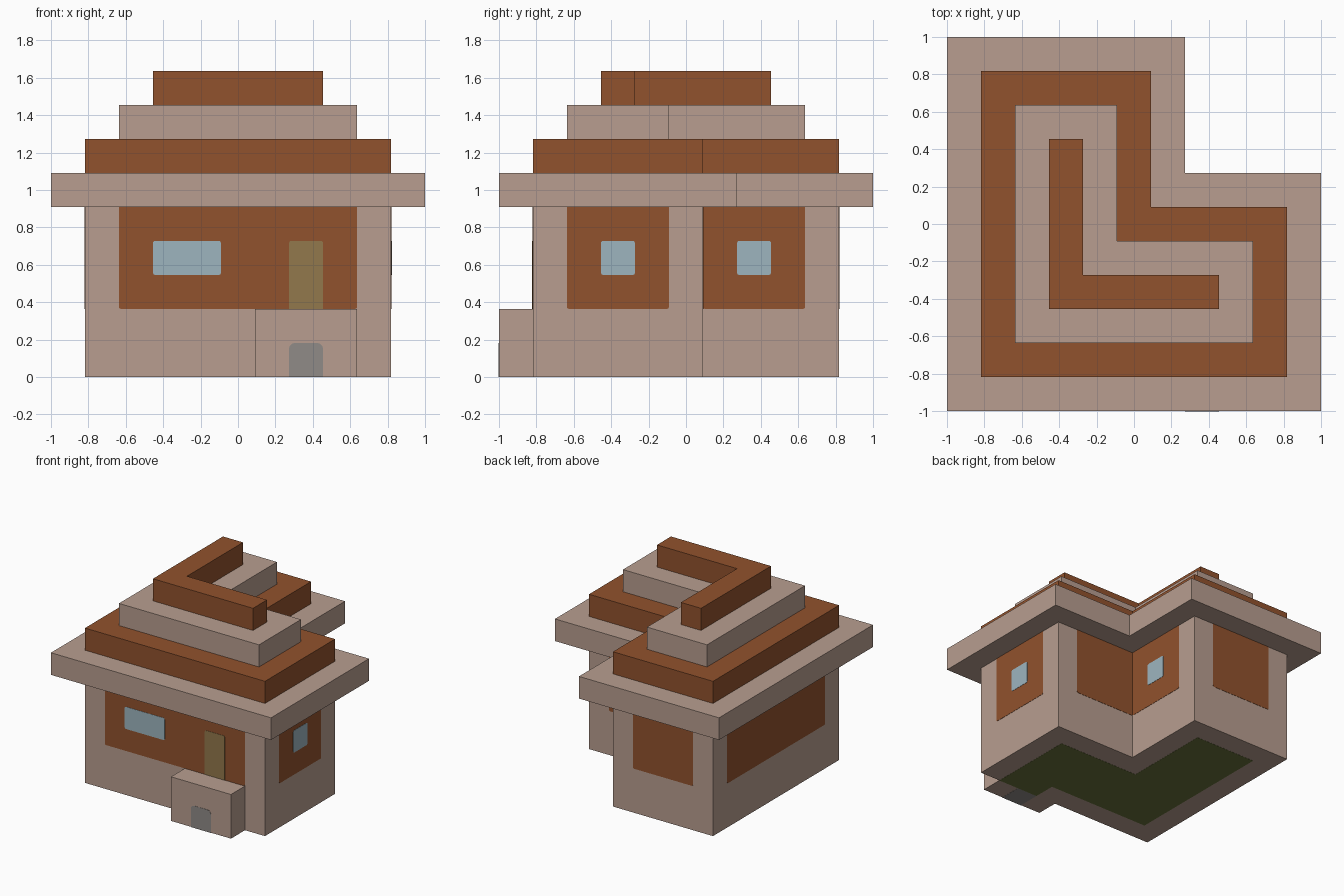
import bpy, bmesh, math
from mathutils import Vector

if "Cube" in bpy.data.objects:
    bpy.data.objects.remove(bpy.data.objects["Cube"], do_unlink=True)

U = 2 / 11          # building module
SKIN = 0.002        # thickness of painted plates


def material(name, rgb):
    lin = [((c / 255 + 0.055) / 1.055) ** 2.4 for c in rgb] + [1]
    m = bpy.data.materials.new(name)
    m.use_nodes = True
    m.diffuse_color = lin
    node = m.node_tree.nodes["Principled BSDF"]
    node.inputs["Base Color"].default_value = lin
    node.inputs["Roughness"].default_value = 0.9
    return m


PLASTER = material("plaster", (184, 158, 144))
CLAY = material("clay_brown", (145, 82, 45))
GLASS = material("window_blue", (157, 181, 191))
OLIVE = material("door_olive", (146, 120, 76))
GREY = material("arch_grey", (144, 139, 135))
GREEN = material("floor_green", (105, 113, 58))


def prism(name, points, push, mat):
    """Extrude a flat outline along a vector."""
    bm = bmesh.new()
    face = bm.faces.new([bm.verts.new(p) for p in points])
    new = bmesh.ops.extrude_face_region(bm, geom=[face])["geom"]
    bmesh.ops.translate(bm, vec=push, verts=[v for v in new if isinstance(v, bmesh.types.BMVert)])
    bmesh.ops.recalc_face_normals(bm, faces=bm.faces)
    mesh = bpy.data.meshes.new(name)
    bm.to_mesh(mesh)
    bm.free()
    mesh.materials.append(mat)
    obj = bpy.data.objects.new(name, mesh)
    bpy.context.collection.objects.link(obj)
    return obj


def slab(name, outline, z0, z1, mat):
    return prism(name, [(x * U, y * U, z0) for x, y in outline], Vector((0, 0, z1 - z0)), mat)


def ell(e):
    """L-shaped outline with its notch at the back left."""
    c = e - 4
    return [(-e, -e), (e, -e), (e, c), (c, c), (c, e), (-e, e)]


def box(x0, x1, y0, y1):
    return [(x0, y0), (x1, y0), (x1, y1), (x0, y1)]


def plate(name, mat, axis, sign, at, a0, a1, z0, z1, round_low=0.0, round_top=0.0, layers=1):
    """Thin wall plate facing an axis, with optional rounded corners."""
    corners = [(a0, z0, 1, 1, 180, round_low), (a1, z0, -1, 1, 270, round_low),
               (a1, z1, -1, -1, 0, round_top), (a0, z1, 1, -1, 90, round_top)]
    pts = []
    for a, z, da, dz, start, r in corners:
        for i in range(4 if r else 1):
            t = math.radians(start + 30 * i)
            pa = a * U + (da * r + r * math.cos(t))
            pz = z * U + (dz * r + r * math.sin(t))
            if not r:
                pa, pz = a * U, z * U
            pts.append((at * U, pa, pz) if axis == "x" else (pa, at * U, pz))
    depth = sign * SKIN * layers
    push = Vector((depth, 0, 0)) if axis == "x" else Vector((0, depth, 0))
    return prism(name, pts, push, mat)


# Walls and stepped roof
slab("walls", ell(4.5), SKIN / 2, 5 * U, PLASTER)
for i, mat in enumerate((PLASTER, CLAY, PLASTER, CLAY)):
    slab(f"roof_step_{i + 1}", ell(5.5 - i), (5 + i) * U, (6 + i) * U, mat)

# Porch block with its small arch and underside
slab("porch", box(0.5, 3.5, -5.5, -4.5), SKIN / 2, 2 * U, PLASTER)
plate("porch_arch", GREY, "y", -1, -5.5, 1.5, 2.5, 0, 1, round_top=0.03)
slab("porch_arch_floor", box(1.5, 2.5, -5.5, -4.5), 0, SKIN, GREY)

# Ground floor
slab("ground_floor", ell(3.5), 0, SKIN, GREEN)
slab("ground_floor_entry", box(1.5, 3.5, -4.5, -3.5), 0, SKIN, GREEN)

# Brown wall panels: name, axis, sign, plane, start, end
PANELS = [("front", "y", -1, -4.5, -3.5, 3.5),
          ("right", "x", -1, -4.5, -3.5, 3.5),
          ("left", "x", 1, 4.5, -3.5, -0.5),
          ("left_inner", "x", 1, 0.5, 0.5, 3.5),
          ("back", "y", 1, 4.5, -3.5, -0.5),
          ("back_inner", "y", 1, 0.5, 0.5, 3.5)]
for name, axis, sign, at, a0, a1 in PANELS:
    plate(name + "_panel", CLAY, axis, sign, at, a0, a1, 2, 5, round_low=0.012)

# Windows and door
WINDOWS = [("front", "y", -1, -4.5, -2.5, -0.5),
           ("left", "x", 1, 4.5, -2.5, -1.5),
           ("left_inner", "x", 1, 0.5, 1.5, 2.5)]
for name, axis, sign, at, a0, a1 in WINDOWS:
    plate(name + "_window", GLASS, axis, sign, at, a0, a1, 3, 4, 0.012, 0.012, layers=2)
plate("front_door", OLIVE, "y", -1, -4.5, 1.5, 2.5, 2, 4, round_top=0.012, layers=2)
